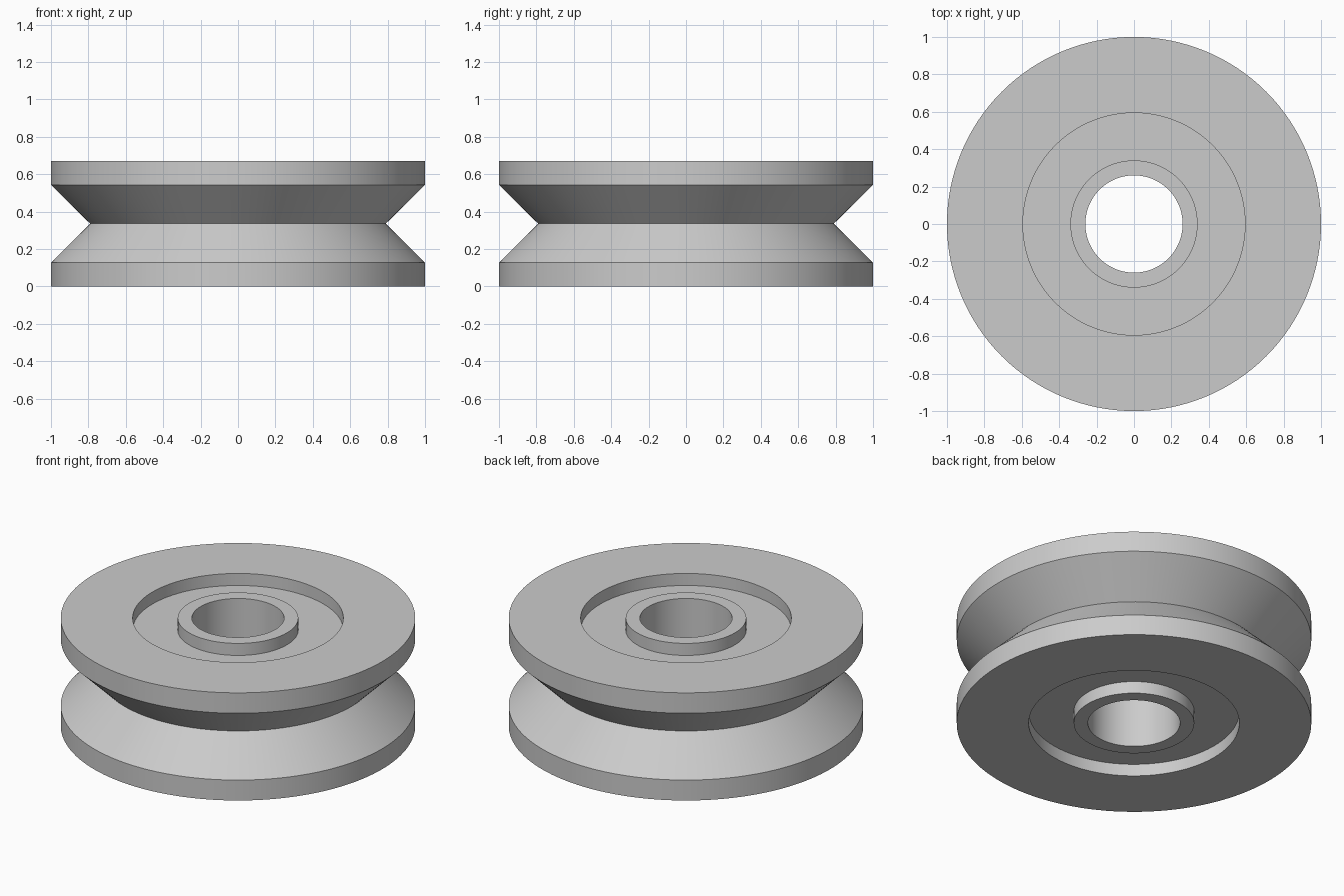
import bpy, bmesh, math
from mathutils import Matrix

if "Cube" in bpy.data.objects:
    bpy.data.objects.remove(bpy.data.objects["Cube"])

SEGMENTS = 128
HEIGHT = 0.67
MID = HEIGHT / 2

# Half cross-section (radius, z), from the groove bottom down to the bore
lower = [
    (0.79, MID),       # bottom of the V groove
    (1.0, 0.127),      # groove lip
    (1.0, 0.0),        # outer rim
    (0.594, 0.0),      # recess edge
    (0.594, 0.075),    # recess floor
    (0.34, 0.075),
    (0.34, 0.0),       # hub collar
    (0.26, 0.0),       # bore
]
# Mirror the half section about the middle plane to close the loop
upper = [(r, HEIGHT - z) for r, z in reversed(lower[1:])]
profile = lower + upper

# Spin the closed section around z
bm = bmesh.new()
rings = []
for i in range(SEGMENTS):
    turn = Matrix.Rotation(2 * math.pi * i / SEGMENTS, 3, 'Z')
    rings.append([bm.verts.new(turn @ bm.verts.new((r, 0, z)).co) for r, z in profile])
bmesh.ops.delete(bm, geom=[v for v in bm.verts if v not in {w for ring in rings for w in ring}], context='VERTS')
n = len(profile)
for i in range(SEGMENTS):
    a, b = rings[i], rings[(i + 1) % SEGMENTS]
    for j in range(n):
        k = (j + 1) % n
        bm.faces.new((a[j], a[k], b[k], b[j]))
bmesh.ops.recalc_face_normals(bm, faces=bm.faces[:])

mesh = bpy.data.meshes.new("grooved_wheel")
bm.to_mesh(mesh)
bm.free()
wheel = bpy.data.objects.new("grooved_wheel", mesh)
bpy.context.collection.objects.link(wheel)

# Plain grey finish
grey = bpy.data.materials.new("light_grey")
grey.diffuse_color = (0.6, 0.6, 0.6, 1)
grey.use_nodes = True
grey.node_tree.nodes["Principled BSDF"].inputs["Base Color"].default_value = grey.diffuse_color
mesh.materials.append(grey)

# Smooth round walls with crisp edges
bpy.context.view_layer.objects.active = wheel
wheel.select_set(True)
bpy.ops.object.shade_smooth_by_angle(angle=math.radians(30))
